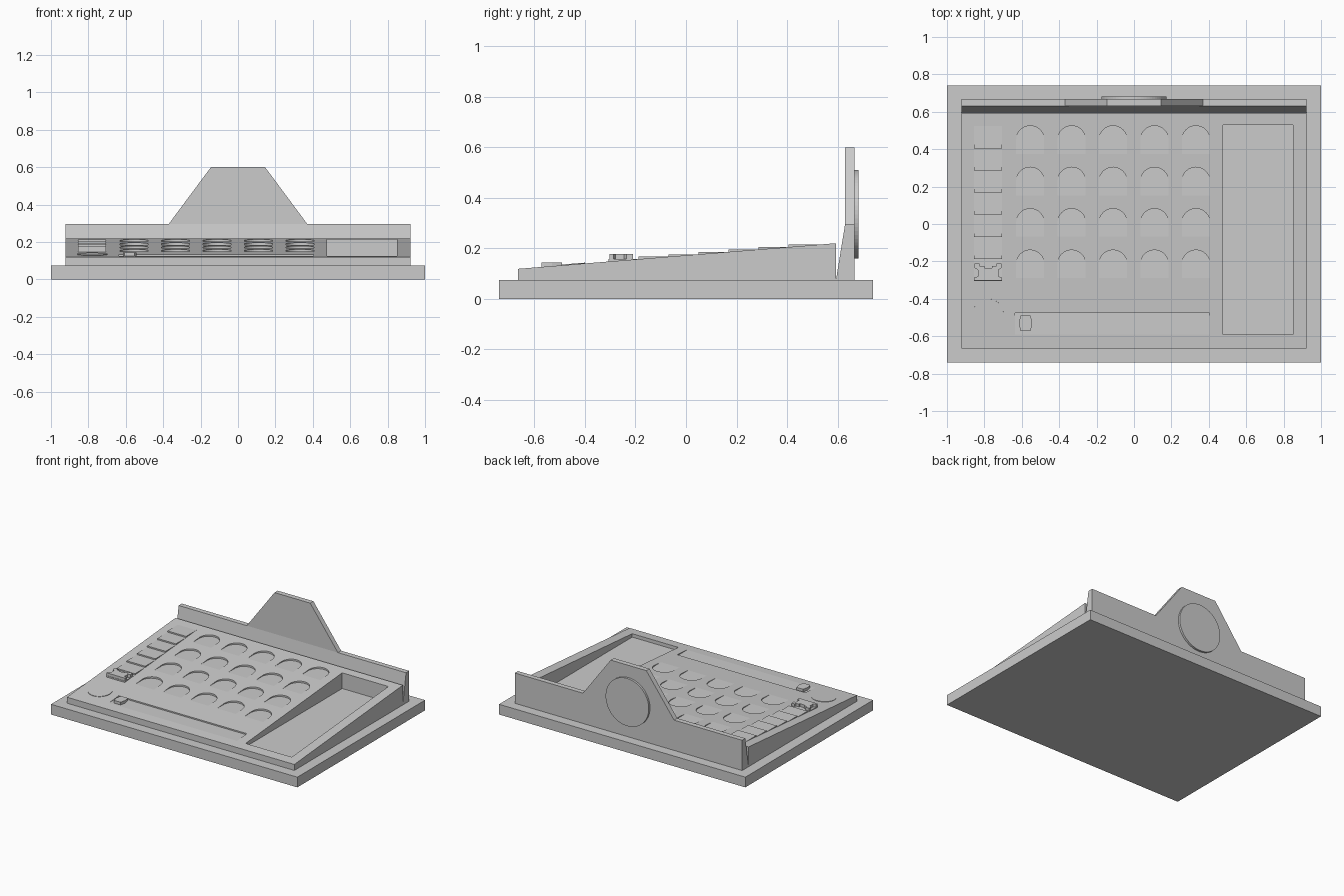
import bpy, bmesh, math
from mathutils import Matrix

if "Cube" in bpy.data.objects:
    bpy.data.objects.remove(bpy.data.objects["Cube"], do_unlink=True)

grey = bpy.data.materials.new("plain grey")
grey.use_nodes = True
grey.diffuse_color = (0.6, 0.6, 0.6, 1)
grey.node_tree.nodes["Principled BSDF"].inputs["Base Color"].default_value = grey.diffuse_color


def slope(y):
    """Height of the sloping top panel at depth y."""
    return 0.119 + (y + 0.665) * 0.0805


def add_prism(bm, points, lo, hi, axis):
    """Extrude a flat outline between lo and hi along an axis."""
    place = {"x": lambda a, b, t: (t, a, b),
             "y": lambda a, b, t: (a, t, b),
             "z": lambda a, b, t: (a, b, t)}[axis]
    low = [bm.verts.new(place(a, b, lo)) for a, b in points]
    high = [bm.verts.new(place(a, b, hi)) for a, b in points]
    faces = [bm.faces.new(low), bm.faces.new(high)]
    for i in range(len(low)):
        j = (i + 1) % len(low)
        faces.append(bm.faces.new((low[i], low[j], high[j], high[i])))
    bmesh.ops.recalc_face_normals(bm, faces=faces)


def finish(name, bm):
    mesh = bpy.data.meshes.new(name)
    bm.to_mesh(mesh)
    bm.free()
    mesh.materials.append(grey)
    ob = bpy.data.objects.new(name, mesh)
    bpy.context.collection.objects.link(ob)
    return ob


def prism(name, points, lo, hi, axis):
    bm = bmesh.new()
    add_prism(bm, points, lo, hi, axis)
    return finish(name, bm)


def rect(a0, a1, b0, b1):
    return [(a0, b0), (a1, b0), (a1, b1), (a0, b1)]


def arc(cx, cy, r, end, steps):
    return [(cx + r * math.cos(end * i / steps), cy + r * math.sin(end * i / steps))
            for i in range(steps + 1)]


# Base slab and wedge-shaped board
prism("base", rect(-1, 1, -0.74, 0.74), 0, 0.075, "z")
board = prism("board", [(-0.665, 0.07), (0.593, 0.07), (0.593, slope(0.593)),
                        (-0.665, slope(-0.665))], -0.923, 0.923, "x")

# Recesses: tray, thumb scoops with level floors, and the long bar
bm = bmesh.new()
add_prism(bm, rect(0.475, 0.85, -0.59, 0.53), 0.1, 0.4, "z")
for row in range(4):
    for col in range(5):
        x, back = -0.555 + 0.2215 * col, 0.525 - 0.2215 * row
        front = back - 0.15
        outline = arc(x, back - 0.075, 0.075, math.pi, 20)
        outline += [(x - 0.075, front - 0.02), (x + 0.075, front - 0.02)]
        add_prism(bm, outline, slope(front), 0.4, "z")
add_prism(bm, rect(-0.635, 0.405, -0.61, -0.475), slope(-0.59), 0.4, "z")
cutter = finish("recess_cutter", bm)
cutter.hide_render = True
cut = board.modifiers.new("recesses", "BOOLEAN")
cut.operation, cut.solver, cut.object = "DIFFERENCE", "EXACT", cutter
bpy.context.view_layer.objects.active = board
bpy.ops.object.modifier_apply(modifier=cut.name)
bpy.data.objects.remove(cutter, do_unlink=True)

# Stepped column of level blocks
for i in range(7):
    front = 0.405 - 0.1185 * i
    prism(f"step_{i + 1}", rect(-0.855, -0.705, front, front + 0.1185),
          0.08, slope(front + 0.1185), "z")

# Back wall: leaning foot with a tall central crest
prism("back_wall", [(0.593, 0.07), (0.667, 0.07), (0.667, 0.297), (0.63, 0.297)],
      -0.923, 0.923, "x")
prism("crest", [(-0.37, 0.297), (0.37, 0.297), (0.145, 0.6), (-0.145, 0.6)],
      0.63, 0.667, "y")

# Round plate on the rear of the crest
prism("rear_disc", arc(0, 0.335, 0.175, math.tau, 64)[:-1], 0.66, 0.682, "y")

# Thin round pad lying on the slope
bm = bmesh.new()
add_prism(bm, arc(0, 0, 0.082, math.tau, 40)[:-1], -0.01, 0.003, "z")
bm.transform(Matrix.Translation((-0.78, -0.482, slope(-0.482)))
             @ Matrix.Rotation(math.atan(0.0805), 4, "X"))
finish("round_pad", bm)

# Small tower marker: mirrored half outline with a notched top
half = [(0.075, -0.303), (0.075, -0.288), (0.055, -0.28), (0.055, -0.245),
        (0.072, -0.235), (0.072, -0.21), (0.045, -0.21), (0.045, -0.225),
        (0.02, -0.225), (0.02, -0.235)]
tower = [(-0.78 + x, y) for x, y in half] + [(-0.78 - x, y) for x, y in reversed(half)]
prism("tower_marker", tower, 0.14, 0.178, "z")

# Small barrel marker resting in the long bar
barrel = [(0.027, -0.572), (0.036, -0.53), (0.027, -0.49)]
outline = [(-0.58 + x, y) for x, y in barrel] + [(-0.58 - x, y) for x, y in reversed(barrel)]
prism("barrel_marker", outline, 0.11, 0.145, "z")
